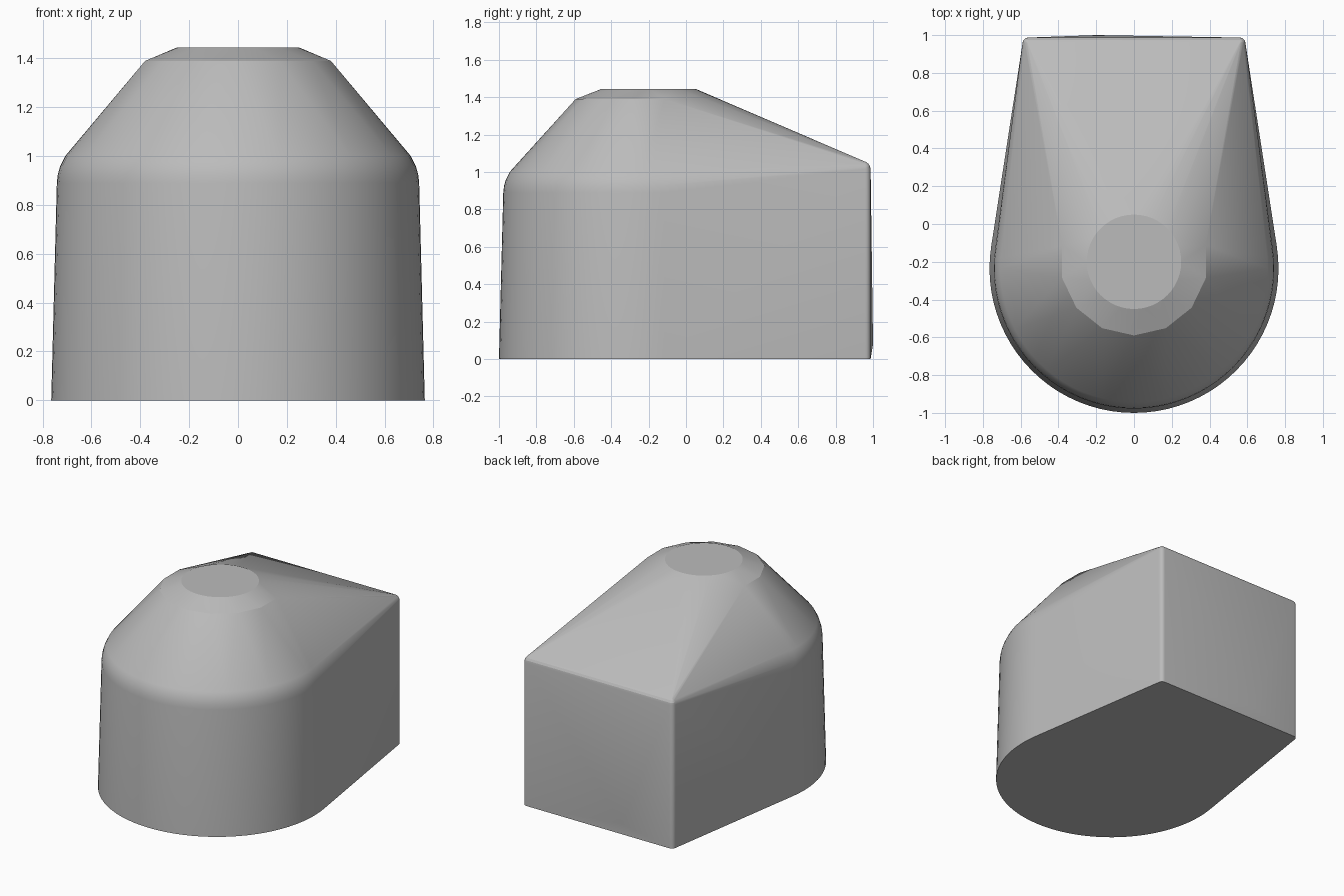
import bpy, bmesh
from math import sin, cos, radians

cube = bpy.data.objects.get("Cube")
if cube:
    bpy.data.objects.remove(cube, do_unlink=True)

grey = bpy.data.materials.new("plain grey")
grey.use_nodes = True
colour = (0.5, 0.5, 0.5, 1)
grey.diffuse_color = colour
grey.node_tree.nodes["Principled BSDF"].inputs["Base Color"].default_value = colour


def arc(cx, cy, r, start, end, steps, z):
    """Points along a horizontal arc, angles in degrees."""
    angles = [radians(start + (end - start) * i / steps) for i in range(steps + 1)]
    return [(cx + r * cos(a), cy + r * sin(a), z) for a in angles]


points = []

# Rounded front wall with a soft shoulder: radius, height
for r, z in ((0.765, 0), (0.742, 0.89), (0.738, 0.925), (0.728, 0.96), (0.708, 1.0)):
    points += arc(0, -0.235, r, -189, 9, 44, z)

# Rounded back corners: radius, height
for r, z in ((0.03, 0), (0.03, 1.015), (0.027, 1.03), (0.018, 1.044), (0.006, 1.053)):
    for x, y, h in arc(0.56, 0.957, r, 0, 90, 5, z):
        points += [(x, y, h), (-x, y, h)]

# Slight swelling low on the back wall
points.append((-0.2, 1.0, 0.08))

# Coarse rim below the flat round cap
points += arc(0, -0.2, 0.39, -193, 13, 8, 1.39)
points += arc(0, -0.2, 0.25, 0, 360, 48, 1.445)[:-1]

# Stretch one convex skin over all sections
bm = bmesh.new()
for p in points:
    bm.verts.new(p)
hull = bmesh.ops.convex_hull(bm, input=bm.verts)
unused = {g for g in hull["geom_interior"] + hull["geom_unused"]
          if isinstance(g, bmesh.types.BMVert)}
bmesh.ops.delete(bm, geom=list(unused), context="VERTS")
bmesh.ops.dissolve_limit(bm, angle_limit=radians(0.2), verts=bm.verts, edges=bm.edges)
bmesh.ops.recalc_face_normals(bm, faces=bm.faces)
mesh = bpy.data.meshes.new("tapered_body")
bm.to_mesh(mesh)
bm.free()
mesh.materials.append(grey)
body = bpy.data.objects.new("tapered_body", mesh)
bpy.context.collection.objects.link(body)

bpy.ops.object.select_all(action="DESELECT")
body.select_set(True)
bpy.context.view_layer.objects.active = body
bpy.ops.object.shade_smooth_by_angle(angle=radians(19))
